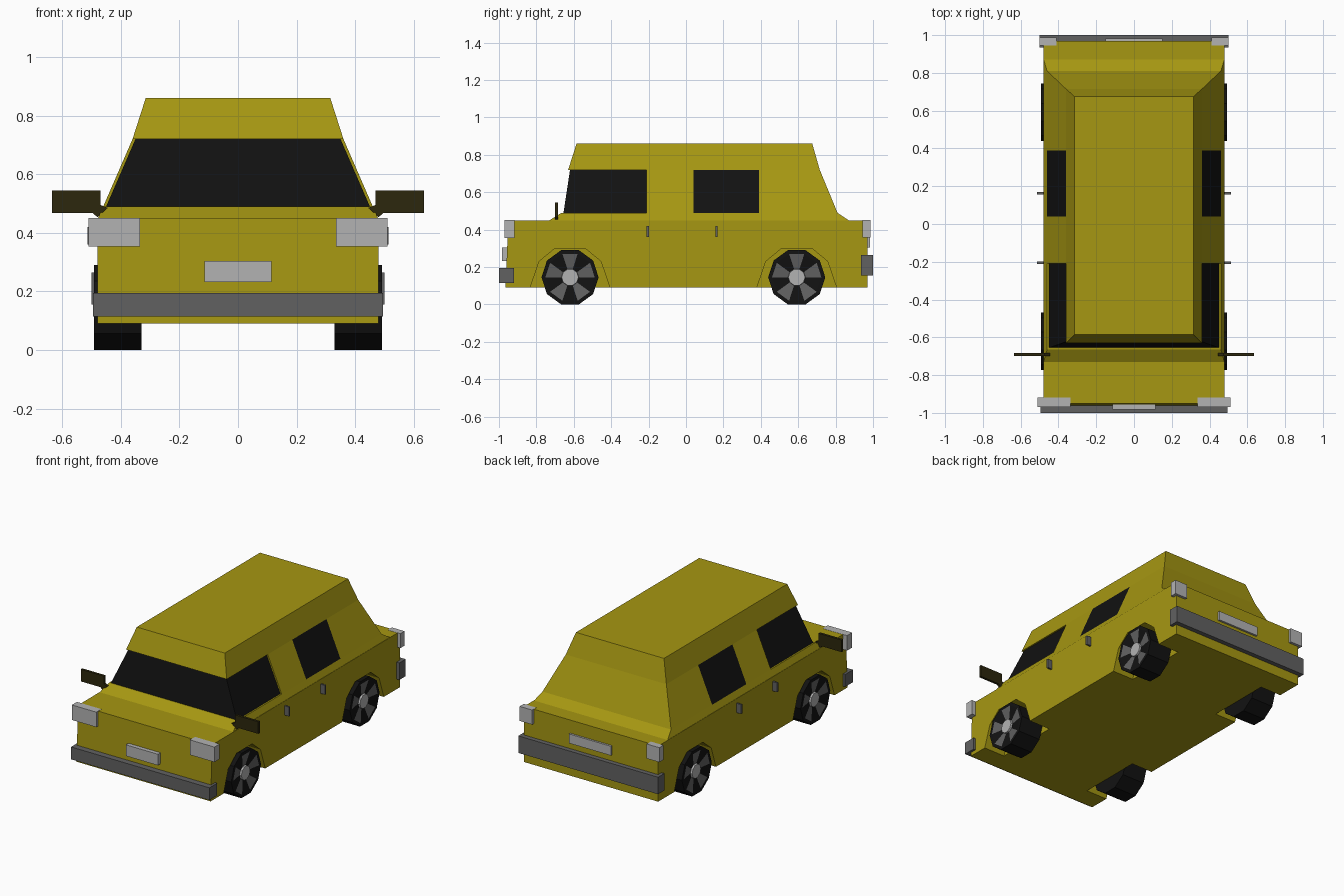
import bpy, bmesh
from math import sin, cos, pi

if "Cube" in bpy.data.objects:
    bpy.data.objects.remove(bpy.data.objects["Cube"])


def material(name, r, g, b):
    m = bpy.data.materials.new(name)
    m.diffuse_color = (r, g, b, 1)
    m.use_nodes = True
    m.node_tree.nodes["Principled BSDF"].inputs["Base Color"].default_value = m.diffuse_color
    return m


PAINT = material("paint", 0.38, 0.31, 0.006)
BLACK = material("black", 0.006, 0.006, 0.006)
MIRROR = material("mirror_trim", 0.025, 0.02, 0.004)
GREY = material("dark_grey", 0.12, 0.12, 0.12)
LIGHT = material("light_grey", 0.45, 0.45, 0.45)


def build(name, verts, faces, mats, slots=None):
    bm = bmesh.new()
    vs = [bm.verts.new(v) for v in verts]
    for i, f in enumerate(faces):
        face = bm.faces.new([vs[k] for k in f])
        face.material_index = slots[i] if slots else 0
    bmesh.ops.dissolve_degenerate(bm, dist=1e-5, edges=bm.edges[:])
    bmesh.ops.remove_doubles(bm, verts=bm.verts[:], dist=1e-5)
    bmesh.ops.recalc_face_normals(bm, faces=bm.faces[:])
    me = bpy.data.meshes.new(name)
    bm.to_mesh(me)
    bm.free()
    for m in mats:
        me.materials.append(m)
    ob = bpy.data.objects.new(name, me)
    bpy.context.collection.objects.link(ob)
    return ob


def loft(name, rings, mats, slot=lambda ring, side: 0, bottom=True, top=True):
    n = len(rings[0])
    verts = [p for r in rings for p in r]
    faces, slots = [], []
    for r in range(len(rings) - 1):
        for i in range(n):
            j = (i + 1) % n
            faces.append((r * n + i, r * n + j, r * n + n + j, r * n + n + i))
            slots.append(slot(r, i))
    for use, r in ((bottom, 0), (top, len(rings) - 1)):
        if use:
            faces.append(tuple(range(r * n, r * n + n)))
            slots.append(slot(r, -1))
    return build(name, verts, faces, mats, slots)


def prism(name, profile, x0, x1, mat):
    """Extrude a (y, z) profile along x."""
    return loft(name, [[(x, y, z) for y, z in profile] for x in (x0, x1)], [mat])


def box(name, x0, x1, y0, y1, z0, z1, mat):
    return prism(name, [(y0, z0), (y1, z0), (y1, z1), (y0, z1)], x0, x1, mat)


WHEELS = (("front", -0.62), ("rear", 0.592))

# Lower body with four wheel arch pockets
body = prism("lower_body", [(-0.965, 0.09), (0.97, 0.09), (0.97, 0.45), (-0.95, 0.45)],
             -0.48, 0.48, PAINT)
arch = [(-0.213, 0.0), (-0.213, 0.09), (-0.165, 0.23), (-0.08, 0.3),
        (0.08, 0.3), (0.165, 0.23), (0.213, 0.09), (0.213, 0.0)]
for side in (-1, 1):
    for end, yc in WHEELS:
        cutter = prism("arch_cutter", [(yc + y, z) for y, z in arch],
                       side * 0.328, side * 0.6, PAINT)
        mod = body.modifiers.new("arch", "BOOLEAN")
        mod.operation, mod.solver, mod.object = "DIFFERENCE", "EXACT", cutter
        bpy.context.view_layer.objects.active = body
        bpy.ops.object.modifier_apply(modifier=mod.name)
        bpy.data.objects.remove(cutter)


# Cabin: stacked outlines, front glass slightly inset below the roof
def outline(z, x, front, back, inset=0.0):
    half = [(x - inset, front + inset), (x - inset, -0.21), (x, -0.21),
            (x, 0.04), (x, 0.39), (x, back)]
    return [(a, b, z) for a, b in half] + [(-a, b, z) for a, b in reversed(half)]


def glass(ring, side):
    return 1 if ring == 2 and side in (0, 3, 7, 10, 11) and side != 7 or \
        (ring == 2 and side == 7) else 0


loft("cabin", [outline(0.45, 0.478, -0.73, 0.87),
               outline(0.49, 0.46, -0.665, 0.81),
               outline(0.49, 0.46, -0.665, 0.81, 0.01),
               outline(0.72, 0.36, -0.63, 0.715, 0.01),
               outline(0.72, 0.36, -0.63, 0.715),
               outline(0.86, 0.315, -0.585, 0.675)],
     [PAINT, BLACK], glass, bottom=False)

# Bumpers and number plates
box("front_bumper", -0.495, 0.495, -1.0, -0.92, 0.115, 0.195, GREY)
box("rear_bumper", -0.5, 0.5, 0.935, 1.0, 0.155, 0.265, GREY)
box("front_plate", -0.115, 0.115, -0.983, -0.95, 0.232, 0.304, LIGHT)
box("rear_plate", -0.15, 0.15, 0.96, 0.983, 0.305, 0.365, LIGHT)

for side, label in ((-1, "left"), (1, "right")):
    # Lamps and door handles
    box(label + "_headlight", side * 0.335, side * 0.51, -0.97, -0.918, 0.354, 0.451, LIGHT)
    box(label + "_tail_light", side * 0.41, side * 0.5, 0.945, 0.987, 0.357, 0.451, LIGHT)
    for end, y in (("front", -0.205), ("rear", 0.163)):
        box(f"{label}_{end}_handle", side * 0.47, side * 0.513, y - 0.006, y + 0.006,
            0.36, 0.42, GREY)

    # Door mirror with its small foot
    shape = [(0.47, 0.545), (0.635, 0.545), (0.635, 0.467), (0.495, 0.467),
             (0.48, 0.453), (0.445, 0.485), (0.47, 0.495)]
    loft(label + "_mirror", [[(side * x, y, z) for x, z in shape] for y in (-0.7, -0.684)],
         [MIRROR])

    # Ten-sided wheels with alternating spokes and a hub cap
    for end, yc in WHEELS:
        def ring(x, r):
            return [(side * x, yc + r * cos((2 * i + 0) * pi / 10 + pi / 10 - pi / 10 + pi / 2 + pi / 10),
                     0.145 + r * sin(2 * i * pi / 10 + pi / 2 + pi / 10)) for i in range(10)]
        loft(f"{label}_{end}_wheel",
             [ring(0.33, 0.1525), ring(0.492, 0.1525), ring(0.492, 0.132), ring(0.478, 0.045)],
             [BLACK, GREY], lambda r, i: int(r == 2 and i % 2 == 1))
        loft(f"{label}_{end}_hub", [ring(0.47, 0.048), ring(0.49, 0.045)], [LIGHT])
